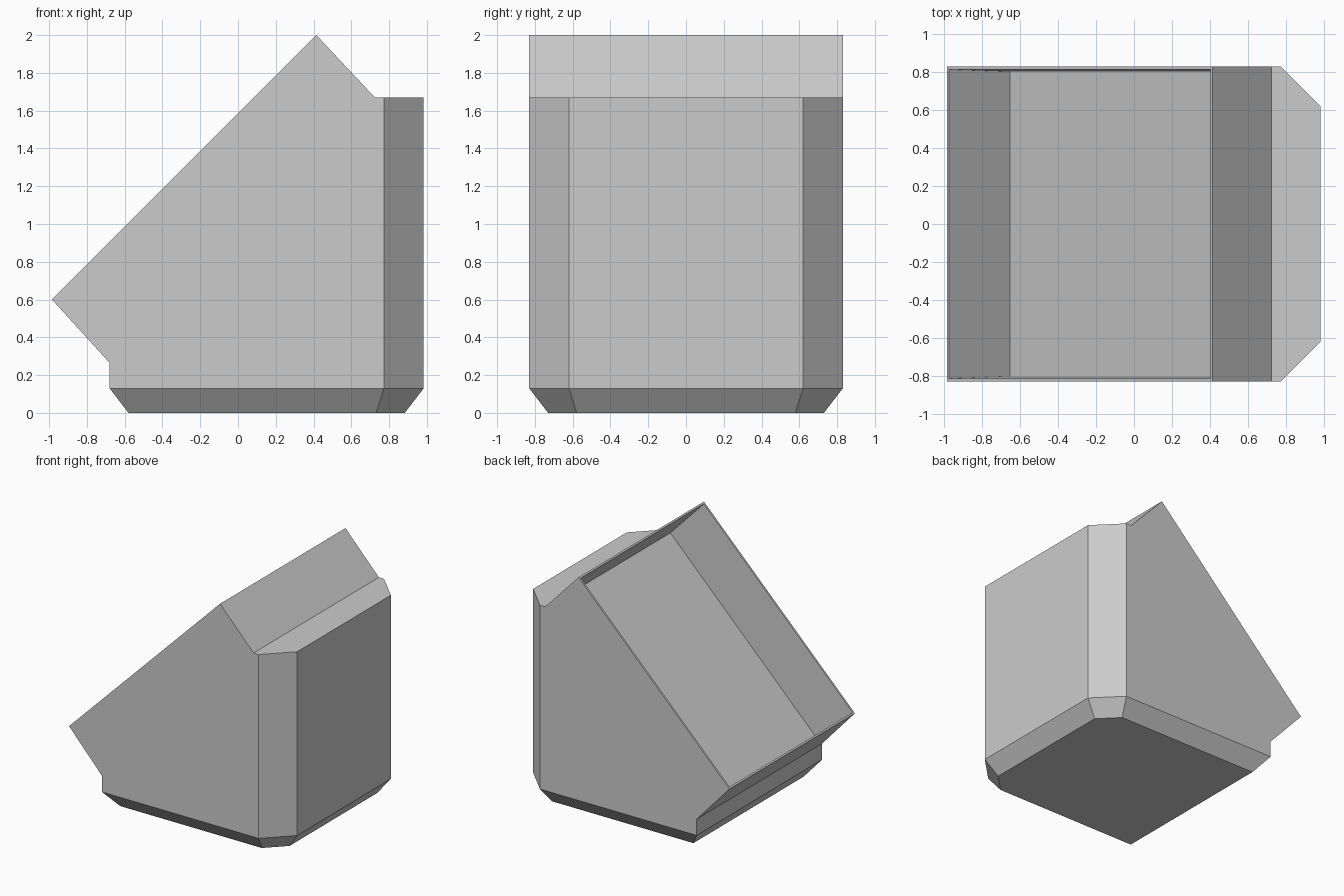
import bpy
import bmesh
from mathutils import Vector

cube = bpy.data.objects.get("Cube")
if cube:
    bpy.data.objects.remove(cube, do_unlink=True)

HALF_WIDTH = 0.83
FOOT = 0.13

grey = bpy.data.materials.new("light_grey")
grey.use_nodes = True
colour = (0.6, 0.6, 0.6, 1)
grey.diffuse_color = colour
grey.node_tree.nodes["Principled BSDF"].inputs["Base Color"].default_value = colour


def face_towards(bm, direction):
    """Largest face whose normal points in the given direction."""
    d = Vector(direction).normalized()
    hits = [f for f in bm.faces if f.normal.dot(d) > 0.99]
    return max(hits, key=lambda f: f.calc_area())


def inset(bm, face, thickness, depth=0.0):
    bmesh.ops.inset_region(bm, faces=[face], thickness=thickness, depth=depth,
                           use_even_offset=True)
    bm.normal_update()


# Side profile (x, z): upright body with an overhanging slanted tray
profile = [(-0.68, FOOT), (0.983, FOOT), (0.983, 1.67), (0.725, 1.67),
           (0.415, 2.0), (-0.985, 0.6), (-0.68, 0.265)]

bm = bmesh.new()
side = bm.faces.new([bm.verts.new((x, -HALF_WIDTH, z)) for x, z in profile])
extruded = bmesh.ops.extrude_face_region(bm, geom=[side], use_keep_orig=True)
moved = [g for g in extruded["geom"] if isinstance(g, bmesh.types.BMVert)]
bmesh.ops.translate(bm, verts=moved, vec=(0, 2 * HALF_WIDTH, 0))
bmesh.ops.recalc_face_normals(bm, faces=bm.faces)

# Chamfered upright corners
corners = [e for e in bm.edges if all(v.co.x > 0.95 for v in e.verts)
           and abs(e.verts[0].co.y - e.verts[1].co.y) < 0.01]
bmesh.ops.bevel(bm, geom=corners, offset=0.21, segments=1, affect='EDGES')
bm.normal_update()

# Tapered foot
inset(bm, face_towards(bm, (0, 0, -1)), 0.1, FOOT)

# Thin rim and deep tray in the slanted face
slope = (-1, 0, 1)
inset(bm, face_towards(bm, slope), 0.015)
inset(bm, face_towards(bm, slope), 0.012, -0.44)

mesh = bpy.data.meshes.new("slanted_bin")
bm.to_mesh(mesh)
bm.free()
mesh.materials.append(grey)
bin_body = bpy.data.objects.new("slanted_bin", mesh)
bpy.context.collection.objects.link(bin_body)
